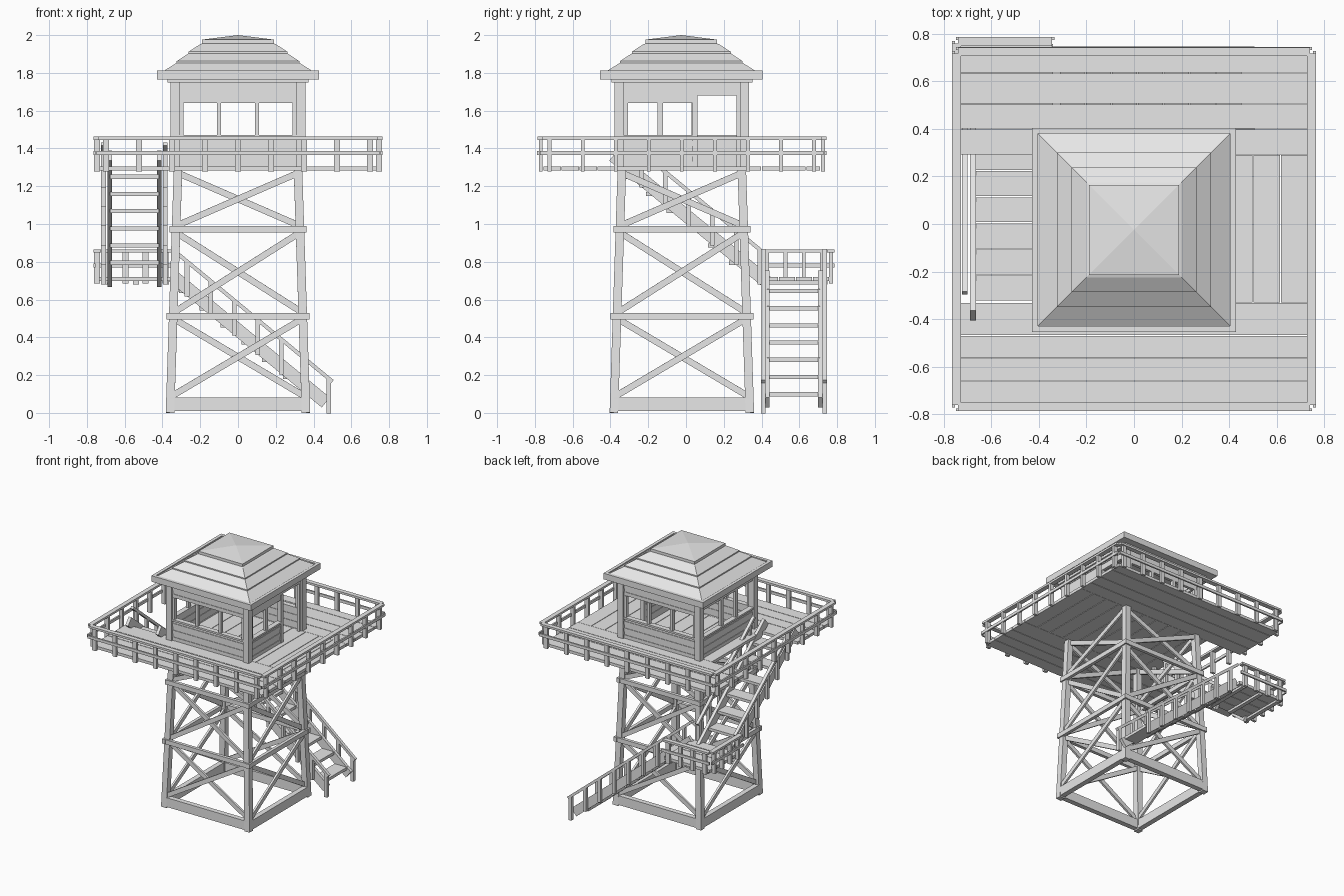
import bpy, bmesh
from mathutils import Vector, Matrix
from math import pi

cube = bpy.data.objects.get("Cube")
if cube:
    bpy.data.objects.remove(cube, do_unlink=True)

grey = bpy.data.materials.new("weathered_grey")
grey.use_nodes = True
grey.diffuse_color = (0.8, 0.8, 0.8, 1)
grey.node_tree.nodes["Principled BSDF"].inputs["Base Color"].default_value = (0.8, 0.8, 0.8, 1)

CY = -0.022          # tower axis in y
DECK, SILL, HEAD, PLATE = 1.305, 1.465, 1.64, 1.75


def finish(name, bm, y=0.0):
    bmesh.ops.recalc_face_normals(bm, faces=bm.faces)
    mesh = bpy.data.meshes.new(name)
    bm.to_mesh(mesh)
    bm.free()
    mesh.materials.append(grey)
    ob = bpy.data.objects.new(name, mesh)
    ob.location.y = y
    bpy.context.collection.objects.link(ob)


def timbers(name, beams, y=0.0):
    """One object from beams (start, end, width, height)."""
    bm = bmesh.new()
    for a, b, w, h in beams:
        a, b = Vector(a), Vector(b)
        d = (b - a).normalized()
        side = Vector((1, 0, 0)) if abs(d.z) > 0.95 else d.cross(Vector((0, 0, 1))).normalized()
        up = side.cross(d).normalized()
        side = d.cross(up)
        m = Matrix((d * (b - a).length, side * w, up * h)).transposed().to_4x4()
        bmesh.ops.create_cube(bm, size=1, matrix=Matrix.Translation((a + b) / 2) @ m)
    finish(name, bm, y)


def spin(beams, sides=range(4)):
    """Repeat front-side beams around the tower axis."""
    out = []
    for k in sides:
        r = Matrix.Rotation(k * pi / 2, 3, 'Z')
        out += [(r @ Vector(a), r @ Vector(b), w, h) for a, b, w, h in beams]
    return out


def half(z):
    return 0.36 - 0.033 * z


# Tower legs, ties and cross braces
TOP = 1.285
timbers("tower_legs", spin([((-half(0), -half(0), 0), (-half(TOP), -half(TOP), TOP), 0.045, 0.045)]), CY)
ties = [((-half(0), -half(0), 0.045), (half(0), -half(0), 0.045), 0.04, 0.072)]
for z in (0.512, 0.972):
    e, r = half(z) + 0.035, half(z) + 0.02
    ties.append(((-e, -r, z), (e, -r, z), 0.025, 0.035))
timbers("tower_ties", spin(ties), CY)
braces = []
for lo, hi in ((0.085, 0.5), (0.53, 0.955), (0.99, 1.27)):
    for s in (-1, 1):
        off = 0.008 * s
        braces.append(((-s * half(lo), -half(lo) - off, lo), (s * half(hi), -half(hi) - off, hi), 0.016, 0.034))
timbers("cross_braces", spin(braces), CY)


# Deck planks, with a stair opening on one side
def planks(edges, lo, hi, z, along_x=True, gap=0.004):
    out = []
    for p, q in zip(edges, edges[1:]):
        c, w = (p + q) / 2, q - p - gap
        a, b = ((lo, c, z), (hi, c, z)) if along_x else ((c, lo, z), (c, hi, z))
        out.append((a, b, w, 0.022))
    return out


ZD = DECK - 0.011
deck = planks((-0.757, -0.66, -0.565, -0.47, -0.33), -0.733, 0.733, ZD)
deck += planks((0.29, 0.4, 0.505, 0.635, 0.712), -0.733, 0.733, ZD)
deck += planks([-0.43 + 0.1163 * i for i in range(11)], -0.33, 0.29, ZD, False)
timbers("deck_planks", deck)


# Railings
def railing(z, lo, hi, r, count, height):
    """Railing along x at y = -r, standing from height z."""
    step = (hi - lo - 0.08) / (count - 1)
    out = [((lo, -r, z + height - 0.008), (hi, -r, z + height - 0.008), 0.036, 0.016),
           ((lo - 0.01, -r - 0.013, z + height * 0.53), (hi + 0.01, -r - 0.013, z + height * 0.53), 0.012, 0.022)]
    for i in range(count):
        x = lo + 0.04 + i * step
        out.append(((x, -r, z), (x, -r, z + height - 0.016), 0.032, 0.02))
    return out


timbers("deck_railing", spin(railing(1.277, -0.74, 0.74, 0.747, 9, 0.185)), CY)

# Cabin posts, walls, sills and window bars
R, W = 0.333, 0.31
timbers("cabin_corner_posts", spin([((-R, -R, DECK), (-R, -R, PLATE), 0.047, 0.047)]), CY)
timbers("cabin_top_plate", spin([((-0.37, -R - 0.015, 1.757), (0.37, -R - 0.015, 1.757), 0.05, 0.018)]), CY)


def siding(lo, hi, z0, z1, rows):
    h = (z1 - z0) / rows
    return [((lo, -R + 0.004 * (i % 2), z0 + h * (i + 0.5)), (hi, -R + 0.004 * (i % 2), z0 + h * (i + 0.5)), 0.022, h)
            for i in range(rows)]


def bar(x, z0, z1, w=0.022):
    return ((x, -R, z0), (x, -R, z1), w, 0.028)


DOOR_LO, DOOR_HI, DOOR_TOP = 0.08, 0.295, 1.68
sill = ((-W, -R, SILL), (W, -R, SILL), 0.04, 0.014)
edges = [bar(s * 0.3, SILL, HEAD) for s in (-1, 1)]
window_wall = siding(-W, W, DECK, SILL, 6) + siding(-W, W, HEAD, PLATE, 4) + edges + [sill]
window_wall += [bar(s * 0.1, SILL, HEAD) for s in (-1, 1)]
timbers("window_walls", spin(window_wall, (0, 2)), CY)

side_wall = siding(-W, W, DECK, SILL, 6) + siding(-W, W, DOOR_TOP, PLATE, 3) + [sill]
side_wall += [bar(x, SILL, DOOR_TOP) for x in (-0.065, 0.115)]
timbers("stair_side_wall", spin(side_wall, (3,)), CY)

door_wall = siding(-W, DOOR_LO - 0.02, DECK, SILL, 6) + siding(-W, DOOR_LO - 0.02, HEAD, DOOR_TOP, 1)
door_wall += siding(-W, W, DOOR_TOP, PLATE, 3)
door_wall += [((-W, -R, SILL), (DOOR_LO - 0.02, -R, SILL), 0.04, 0.014), bar(-0.115, SILL, HEAD), bar(-0.3, SILL, HEAD),
              bar(DOOR_LO - 0.01, DECK, DOOR_TOP, 0.03), bar(DOOR_HI + 0.008, DECK, DOOR_TOP)]
timbers("door_wall", spin(door_wall, (1,)), CY)

# Tiered roof with raised eave board and cap
profile = [(0.43, 1.765), (0.43, 1.812), (0.405, 1.812), (0.405, 1.803), (0.325, 1.853), (0.325, 1.862),
           (0.262, 1.903), (0.262, 1.912), (0.2, 1.952), (0.19, 1.955), (0.19, 1.976)]
bm = bmesh.new()
rings = [[bm.verts.new((sx * r, sy * r, z)) for sx, sy in ((-1, -1), (1, -1), (1, 1), (-1, 1))] for r, z in profile]
bm.faces.new(rings[0])
for low, high in zip(rings, rings[1:]):
    for i in range(4):
        j = (i + 1) % 4
        bm.faces.new((low[i], low[j], high[j], high[i]))
peak = bm.verts.new((0, 0, 2))
for i in range(4):
    bm.faces.new((rings[-1][i], rings[-1][(i + 1) % 4], peak))
finish("roof", bm, CY - 0.003)


# Stairs: run coordinate s goes downhill, t is sideways
def stairs(name, place, top, bottom, stringers, rails, tread, count, posts, rail_ends):
    slope = (bottom[1] - top[1]) / (bottom[0] - top[0])

    def line(s):
        return top[1] + (s - top[0]) * slope
    frame, steps, hand = [], [], []
    for t in stringers:
        frame.append((place(top[0], t, top[1]), place(bottom[0], t, bottom[1]), 0.024, 0.068))
    for i in range(count):
        s, z = tread[0] + 0.11 * i, tread[1] - 0.091 * i
        a, b = place(s, stringers[0], z), place(s, stringers[1], z)
        steps.append((a, b, 0.105, 0.022))
    for t in rails:
        p, q = rail_ends
        hand.append((place(p, t, line(p) + 0.14), place(q, t, line(q) + 0.14), 0.024, 0.02))
        for i in range(posts):
            s = q - 0.02 - 0.125 * i
            hand.append((place(s, t, line(s) - 0.045), place(s, t, line(s) + 0.14), 0.024, 0.024))
    timbers(name + "_stringers", frame)
    timbers(name + "_treads", steps)
    timbers(name + "_handrails", hand)


stairs("lower_stairs", lambda s, t, z: (s, t, z), (-0.35, 0.728), (0.465, 0.055),
       (0.43, 0.71), (0.408, 0.735), (-0.26, 0.645), 7, 7, (-0.34, 0.5))
stairs("upper_stairs", lambda s, t, z: (t, s, z), (-0.385, 1.362), (0.43, 0.692),
       (-0.678, -0.417), (-0.712, -0.385), (-0.27, 1.25), 6, 6, (-0.29, 0.41))

# Landing between the two flights
timbers("landing_planks", planks([0.4 + 0.09 * i for i in range(5)], -0.735, -0.34, 0.708))
timbers("landing_joists", [((x, 0.41, 0.69), (x, 0.75, 0.69), 0.03, 0.02) for x in (-0.7, -0.54, -0.38)])
back_rail = spin(railing(0.685, 0.345, 0.74, 0.768, 4, 0.18), (2,))
side_rail = spin(railing(0.685, -0.76, -0.39, 0.747, 4, 0.18), (3,))
timbers("landing_railing", back_rail + side_rail)
